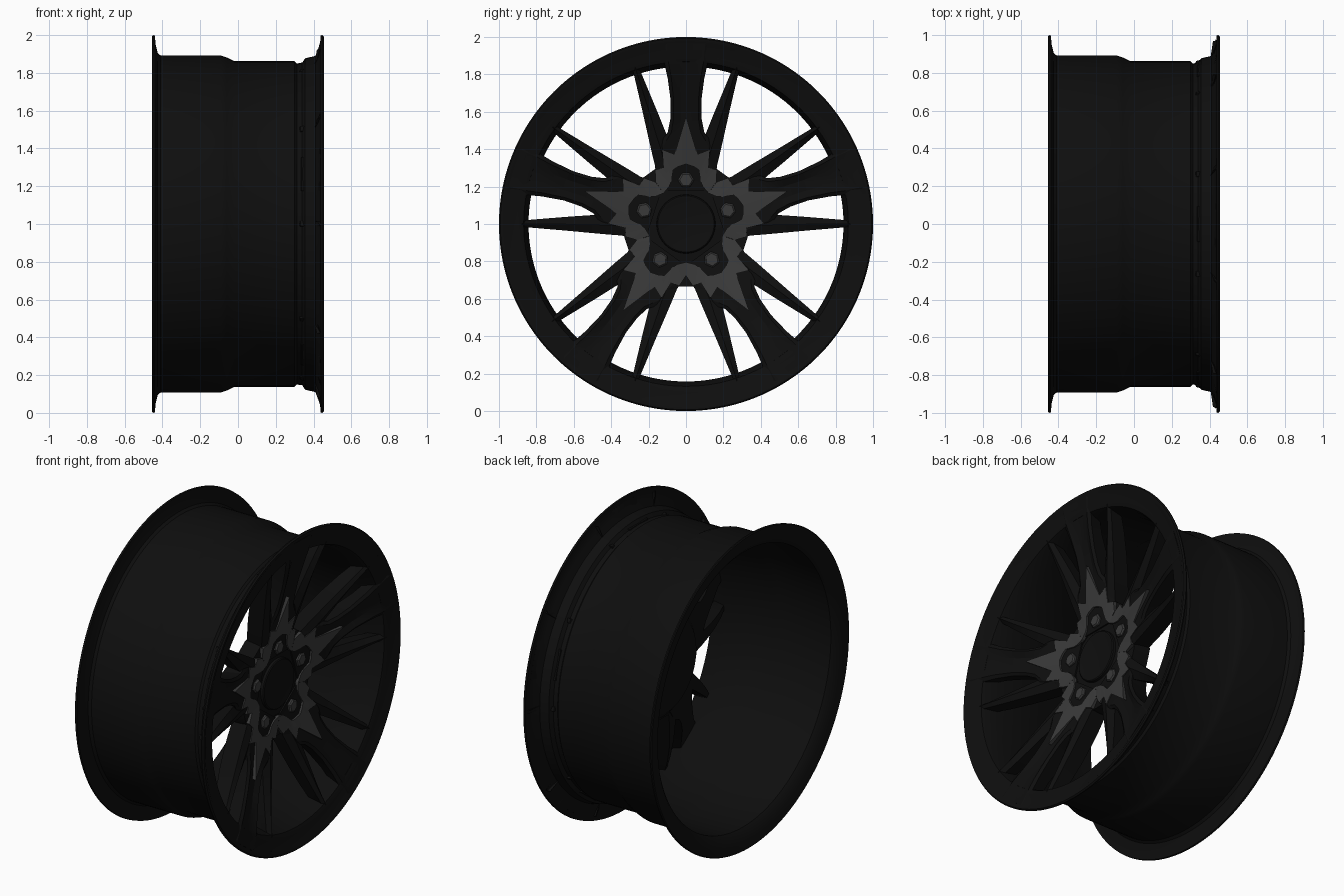
import bpy, bmesh, math
from mathutils import Matrix, Vector

if "Cube" in bpy.data.objects:
    bpy.data.objects.remove(bpy.data.objects["Cube"])


def material(name, value):
    m = bpy.data.materials.new(name)
    m.diffuse_color = (value, value, value, 1)
    m.use_nodes = True
    m.node_tree.nodes["Principled BSDF"].inputs["Base Color"].default_value = m.diffuse_color
    return m


BLACK = material("gloss black", 0.0045)
GREY = material("dark grey", 0.042)
CENTRE = Matrix.Translation((0, 0, 1))


def turn(k, steps=5):
    return Matrix.Rotation(2 * math.pi * k / steps, 4, 'X')


def finish(name, bm, mat, angle=30):
    bmesh.ops.recalc_face_normals(bm, faces=bm.faces)
    bm.transform(CENTRE)
    me = bpy.data.meshes.new(name)
    bm.to_mesh(me)
    bm.free()
    ob = bpy.data.objects.new(name, me)
    bpy.context.collection.objects.link(ob)
    me.materials.append(mat)
    bpy.ops.object.select_all(action='DESELECT')
    ob.select_set(True)
    bpy.context.view_layer.objects.active = ob
    bpy.ops.object.shade_smooth_by_angle(angle=math.radians(angle))
    return ob


def revolve(name, profile, mat, closed=False, steps=120):
    """Spin an (x, radius) profile around the axle."""
    bm = bmesh.new()
    rings = []
    for x, r in profile:
        if r == 0:
            rings.append([bm.verts.new((x, 0, 0))] * steps)
        else:
            rings.append([bm.verts.new(turn(k, steps) @ Vector((x, 0, r))) for k in range(steps)])
    pairs = list(zip(rings, rings[1:]))
    if closed:
        pairs.append((rings[-1], rings[0]))
    for a, b in pairs:
        for k in range(steps):
            n = (k + 1) % steps
            bm.faces.new(list(dict.fromkeys((a[k], a[n], b[n], b[k]))))
    return finish(name, bm, mat)


def loft(bm, sections, m):
    """Join equal-length loops into a capped bar."""
    loops = [[bm.verts.new(m @ Vector(p)) for p in s] for s in sections]
    n = len(loops[0])
    for a, b in zip(loops, loops[1:]):
        for i in range(n):
            j = (i + 1) % n
            bm.faces.new((a[i], a[j], b[j], b[i]))
    bm.faces.new(loops[0])
    bm.faces.new(loops[-1])


def front(u):
    """Height of the concave wheel face at distance u from the axle."""
    pts = [(0, .275), (.25, .28), (.48, .335), (.68, .385), (.84, .43), (.97, .45), (2, .45)]
    for (a, p), (b, q) in zip(pts, pts[1:]):
        if u <= b:
            return p + (q - p) * (u - a) / (b - a)


# Barrel with both flanges and the stepped drop centre
revolve("rim_barrel", [
    (-.455, .995), (-.45, 1), (-.44, .998), (-.436, .95), (-.425, .905), (-.41, .892),
    (-.09, .892), (-.06, .882), (-.02, .862), (.30, .862), (.312, .85), (.34, .853),
    (.355, .877), (.41, .89), (.425, .93), (.435, .96), (.437, .998), (.446, 1),
    (.454, .993), (.452, .975), (.443, .96), (.437, .90), (.425, .868), (.40, .858),
    (.31, .842), (-.02, .845), (-.07, .872), (-.41, .876), (-.43, .90), (-.445, .95)],
    BLACK, closed=True)

# Hub body and centre cap
revolve("hub", [(.27, 0), (.27, .27), (.262, .31), (.24, .33), (.16, .325), (.13, .29),
                (.12, .2), (.12, 0)], BLACK)
revolve("centre_cap", [(.289, 0), (.288, .13), (.291, .14), (.291, .15), (.286, .156), (.26, .158)], BLACK)

# Wide main spokes with a shallow centre channel: u, half width, channel depth, back height
MAIN = [(.18, .13, 0, .15), (.30, .165, 0, .16), (.42, .15, .004, .19), (.49, .098, .012, .205),
        (.56, .084, .018, .225), (.66, .082, .02, .26), (.78, .098, .018, .31), (.855, .115, .012, .335),
        (.87, .118, .01, .41), (.965, .13, 0, .435)]
bm = bmesh.new()
for k in range(5):
    loft(bm, [[(front(u) - .012, -w, u), (front(u), -w * .8, u), (front(u) - d, -w * .35, u),
               (front(u) - d, w * .35, u), (front(u), w * .8, u), (front(u) - .012, w, u),
               (b, w * .8, u), (b, -w * .8, u)] for u, w, d, b in MAIN], turn(k))
finish("main_spokes", bm, BLACK, 20)

# Thin side spokes, mirrored about each main spoke: u, inner edge, outer edge, back height
THIN = [(.22, .03, .135, .15), (.275, .04, .157, .16), (.40, .07, .187, .185), (.48, .105, .205, .205),
        (.60, .153, .232, .24), (.72, .203, .26, .285), (.818, .244, .283, .33),
        (.835, .252, .287, .41), (.925, .285, .312, .435)]
bm = bmesh.new()
for k in range(5):
    for s in (-1, 1):
        loft(bm, [[(front(u) - .025, s * a, u), (front(u) + .002, s * (a * .45 + c * .55), u),
                   (front(u) - .012, s * c, u), (b, s * (c * .85 + a * .15), u),
                   (b, s * (a * .85 + c * .15), u)] for u, a, c, b in THIN], turn(k))
finish("side_spokes", bm, BLACK, 20)

# Rounded webs joining neighbouring spokes at the hub
bm = bmesh.new()
for k in range(5):
    m = turn(k + .5)
    loft(bm, [[(.272, -w, u), (.272, w, u), (.16, w, u), (.16, -w, u)]
              for u, w in ((.2, .13), (.315, .09), (.335, .05))], m)
finish("hub_webs", bm, BLACK)

# Spiked star trim: matched outer and inner outlines of half an arm
OUTER = [(.575, 0), (.37, .062), (.395, .125), (.30, .118), (.29, .165), (.225, .163)]
INNER = [(.32, 0), (.305, .045), (.29, .068), (.23, .078), (.20, .09), (.165, .12)]
bm = bmesh.new()
for k in range(5):
    for s in (-1, 1):
        def row(pts, lift):
            return [bm.verts.new(turn(k) @ Vector((front(u) + lift, s * v, u))) for u, v in pts]
        o, i, ob, ib = row(OUTER, .005), row(INNER, .012), row(OUTER, -.02), row(INNER, -.02)
        for j in range(5):
            for a, b in ((o, i), (o, ob), (i, ib)):
                bm.faces.new((a[j], a[j + 1], b[j + 1], b[j]))
bmesh.ops.remove_doubles(bm, verts=bm.verts, dist=.0005)
finish("star_trim", bm, GREY, 15)

# Five hexagonal wheel bolts
bm = bmesh.new()
for k in range(5):
    def hexagon(x, r):
        return [(x, r * math.cos(math.pi * j / 3), .235 + r * math.sin(math.pi * j / 3)) for j in range(6)]
    loft(bm, [hexagon(.25, .043), hexagon(.292, .043), hexagon(.30, .034)], turn(k))
finish("wheel_bolts", bm, GREY)
